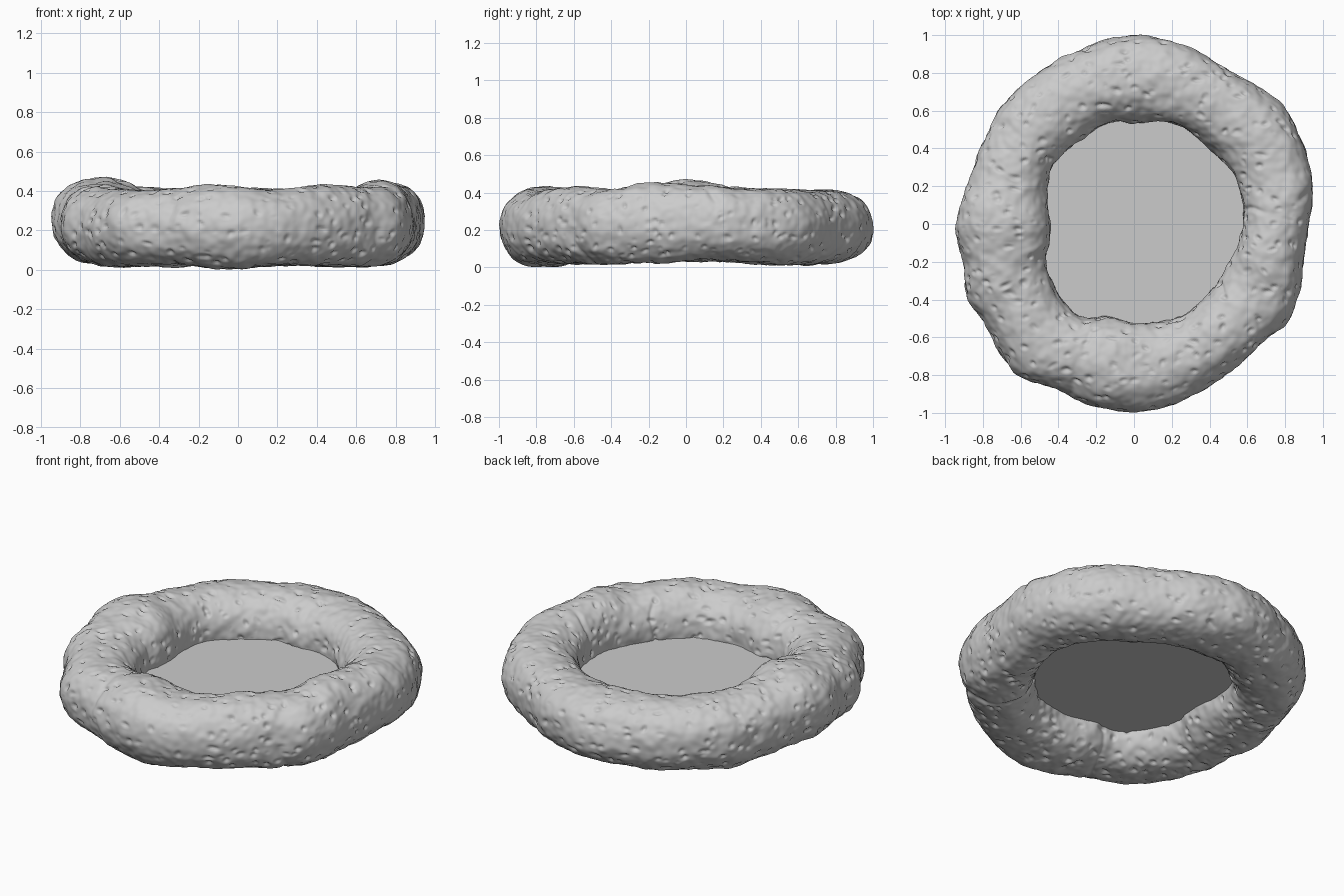
import bpy, bmesh
from math import sin, cos, pi, radians, exp
from mathutils import Vector, noise

if "Cube" in bpy.data.objects:
    bpy.data.objects.remove(bpy.data.objects["Cube"])

# Outline of the lumpy ring: (angle in degrees, value) around the centre
OUTER = [(0, .925), (15, .972), (35, 1.005), (48, .978), (58, .958), (75, .977),
         (88, 1.0), (104, .972), (120, .948), (139, .934), (152, .908), (166, .903),
         (180, .942), (193, .925), (203, .96), (214, .95), (233, 1.003), (246, .962),
         (256, .98), (270, .993), (286, .965), (308, .925), (320, .938), (328, .965),
         (337, .945), (347, .915)]
INNER = [(0, .577), (26, .594), (48, .566), (68, .57), (90, .54), (103, .555), (122, .533),
         (145, .528), (164, .483), (180, .444), (193, .456), (201, .506), (219, .541),
         (240, .565), (255, .51), (276, .533), (296, .55), (322, .543), (343, .557)]
TOP = [(0, .44), (40, .415), (90, .41), (135, .415), (160, .43), (178, .465), (193, .445),
       (212, .41), (245, .41), (262, .43), (285, .405), (305, .43), (325, .415), (345, .45)]
BOTTOM = [(0, .035), (10, .045), (40, .02), (90, .025), (140, .015), (180, .035),
          (215, .02), (245, .025), (265, .003), (290, .025), (320, .015), (340, .025)]
CREASES = [7, 201, 248, 322]


def around(table, a):
    """Smooth periodic interpolation of a table at angle a (degrees)."""
    pts = table + [(table[0][0] + 360, table[0][1])]
    for k in range(len(table)):
        (a0, v0), (a1, v1) = pts[k], pts[k + 1]
        if a0 <= a <= a1:
            (ap, vp) = pts[k - 1] if k else (table[-1][0] - 360, table[-1][1])
            (an, vn) = pts[k + 2] if k + 2 < len(pts) else (table[1][0] + 360, table[1][1])
            w, t = a1 - a0, (a - a0) / (a1 - a0)
            m0, m1 = (v1 - vp) / (a1 - ap) * w, (vn - v0) / (an - a0) * w
            return ((2*t**3 - 3*t*t + 1) * v0 + (t**3 - 2*t*t + t) * m0
                    + (3*t*t - 2*t**3) * v1 + (t**3 - t*t) * m1)


def power(c, e):
    return abs(c) ** e * (1 if c >= 0 else -1)


def relief(p, a, b):
    """Clay-like surface: soft lumps, small dents and broken radial creases."""
    h = .010 * noise.noise(p * 5) + .007 * noise.noise(p * 11) + .005 * noise.noise(p * 24)
    # sharp little dents, stretched sideways
    q = Vector((p.x * 11, p.y * 17, p.z * 17)) + noise.noise_vector(p * 8) * .5
    h += .002 - .018 * max(0, 1 - noise.voronoi(q)[0][0] / .33)
    for c in CREASES:
        d = (a - c - 6 * noise.noise(Vector((c, b * .9, 0))) + 180) % 360 - 180
        fade = max(0, .5 + 1.2 * noise.noise(Vector((c + .5, b * 1.2, 3))))
        h -= .010 * fade * exp(-(d / 1.3) ** 2)
    return h


# Ring
NU, NV = 640, 160
bm = bmesh.new()
rings = []
for i in range(NU):
    a = 360 * i / NU
    ro, ri = around(OUTER, a), around(INNER, a)
    zt, zb = around(TOP, a), around(BOTTOM, a)
    ca, sa = cos(radians(a)), sin(radians(a))
    ring = []
    for j in range(NV):
        b = 2 * pi * j / NV
        r = (ro + ri) / 2 + (ro - ri) / 2 * power(cos(b), .9)
        z = (zt + zb) / 2 + (zt - zb) / 2 * power(sin(b), .9)
        h = relief(Vector((r * ca, r * sa, z)), a, b)
        r, z = r + cos(b) * h, z + sin(b) * h
        ring.append(bm.verts.new((r * ca, r * sa, max(0, z))))
    rings.append(ring)
for i in range(NU):
    p, q = rings[i], rings[(i + 1) % NU]
    for j in range(NV):
        k = (j + 1) % NV
        bm.faces.new((p[j], q[j], q[k], p[k])).smooth = True
mesh = bpy.data.meshes.new("lumpy_ring")
bm.to_mesh(mesh)
bm.free()
bpy.context.collection.objects.link(bpy.data.objects.new("lumpy_ring", mesh))

# Flat disc filling the hole near mid height
bpy.ops.mesh.primitive_circle_add(vertices=64, radius=.63, fill_type='NGON',
                                  location=(.03, 0, .182))
bpy.context.object.name = "inner_disc"
